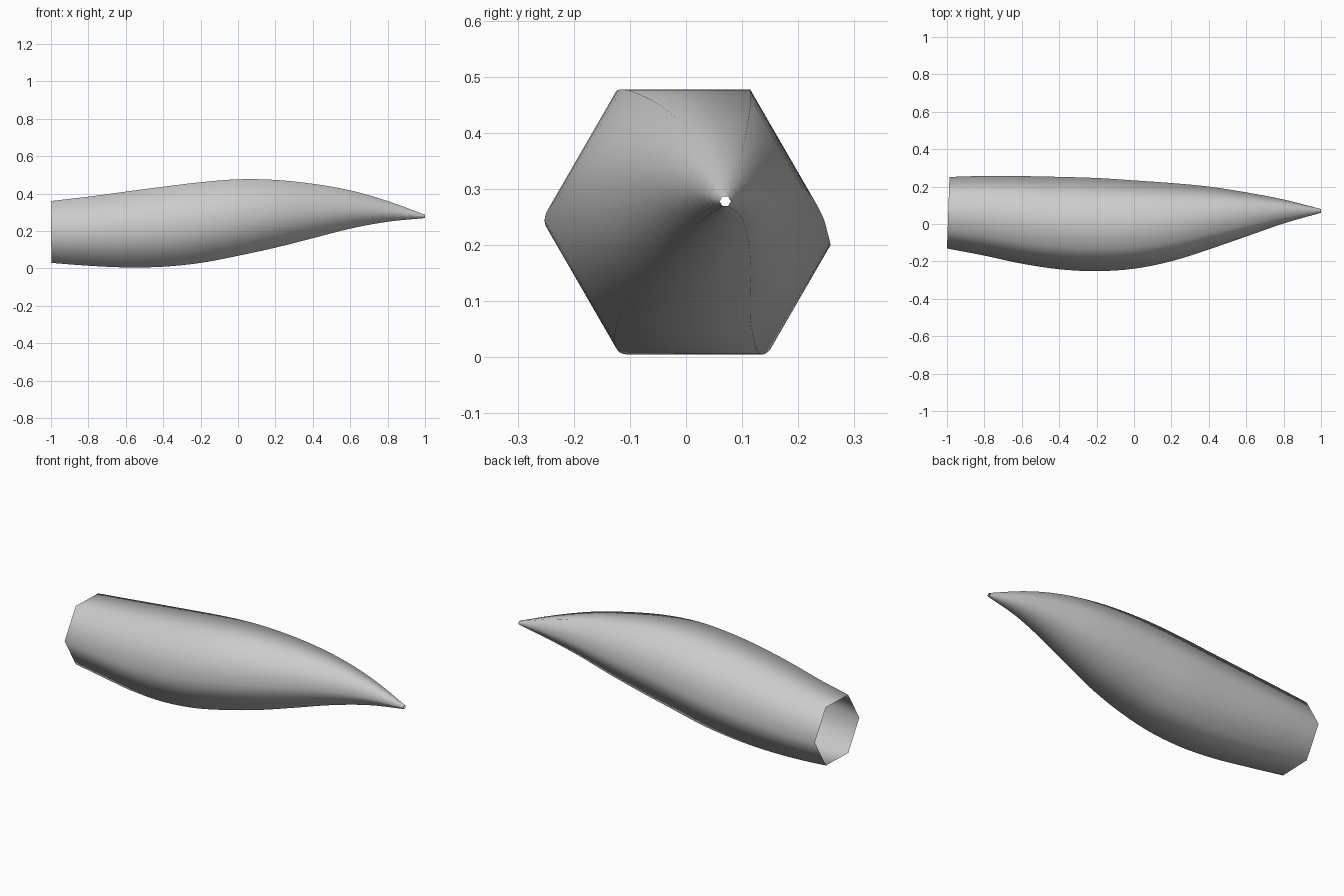
import bpy, bmesh, math

if "Cube" in bpy.data.objects:
    bpy.data.objects.remove(bpy.data.objects["Cube"])

# Spine stations every 0.2 along x: (centre y, centre z, hexagon radius)
stations = [
    (0.060, 0.195, 0.191), (0.044, 0.199, 0.213), (0.022, 0.208, 0.234),
    (0.005, 0.223, 0.247), (-0.003, 0.245, 0.249), (-0.003, 0.272, 0.236),
    (0.010, 0.292, 0.209), (0.032, 0.307, 0.168), (0.051, 0.315, 0.118),
    (0.067, 0.305, 0.064), (0.070, 0.278, 0.010),
]
STEPS = 4
SIDES = 6


def smooth(a, b, c, d, t):
    """Catmull-Rom interpolation between b and c."""
    return 0.5 * (2*b + (c - a)*t + (2*a - 5*b + 4*c - d)*t*t
                  + (3*b - a - 3*c + d)*t**3)


def extend(p, q):
    return tuple(2*u - v for u, v in zip(p, q))


pts = [extend(stations[0], stations[1])] + stations + [extend(stations[-1], stations[-2])]
path = []
for i in range(len(stations) - 1):
    for k in range(STEPS):
        t = k / STEPS
        path.append([smooth(*vals, t) for vals in zip(*pts[i:i + 4])])
path.append(list(stations[-1]))

# Open hexagonal tube swept along the spine
bm = bmesh.new()
rings = []
for i, (cy, cz, r) in enumerate(path):
    x = -1 + 2 * i / (len(path) - 1)
    ring = []
    for s in range(SIDES):
        a = math.tau * s / SIDES
        dy, dz = r * math.cos(a), r * math.sin(a)
        # the open base is cut square to the slightly bent spine
        shear = 0.035 * (dy + r) if i == 0 else 0
        ring.append(bm.verts.new((x + shear, cy + dy, cz + dz)))
    rings.append(ring)
for a, b in zip(rings, rings[1:]):
    for s in range(SIDES):
        n = (s + 1) % SIDES
        bm.faces.new((a[s], a[n], b[n], b[s]))
bmesh.ops.recalc_face_normals(bm, faces=bm.faces)
for f in bm.faces:
    f.smooth = True

mesh = bpy.data.meshes.new("curved_horn")
bm.to_mesh(mesh)
bm.free()
horn = bpy.data.objects.new("curved_horn", mesh)
bpy.context.collection.objects.link(horn)
